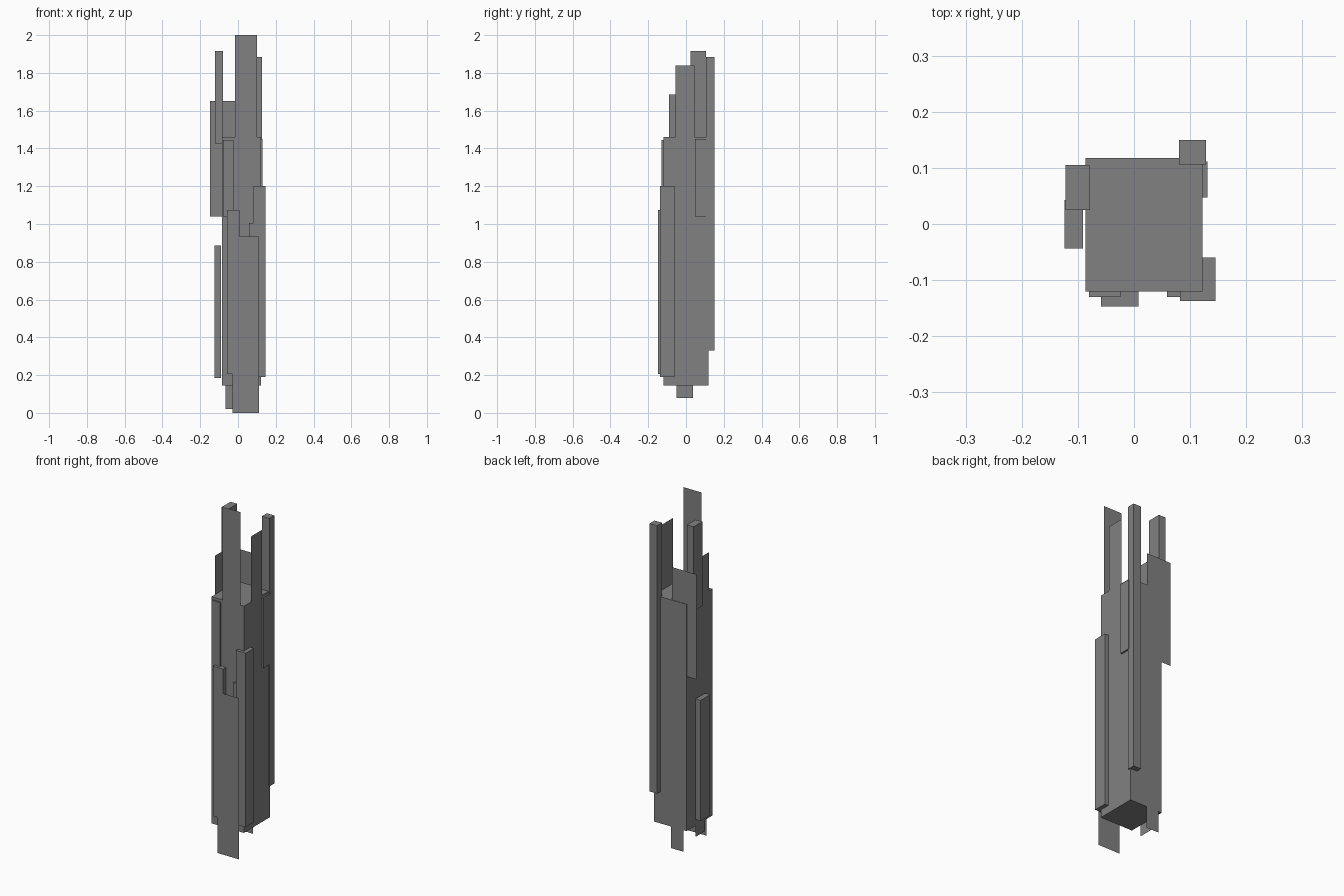
import bpy

if "Cube" in bpy.data.objects:
    bpy.data.objects.remove(bpy.data.objects["Cube"])

grey = bpy.data.materials.new("mid_grey")
grey.diffuse_color = (0.22, 0.22, 0.22, 1.0)
grey.use_nodes = True
grey.node_tree.nodes["Principled BSDF"].inputs["Base Color"].default_value = grey.diffuse_color


def add_mesh(name, verts, faces):
    me = bpy.data.meshes.new(name)
    me.from_pydata(verts, [], faces)
    me.materials.append(grey)
    ob = bpy.data.objects.new(name, me)
    bpy.context.collection.objects.link(ob)
    return ob


def box(name, x, y, z):
    """Solid block from (min, max) ranges on each axis."""
    verts = [(a, b, c) for c in z for b in y for a in x]
    faces = [(0, 2, 3, 1), (4, 5, 7, 6), (0, 1, 5, 4),
             (2, 6, 7, 3), (0, 4, 6, 2), (1, 3, 7, 5)]
    return add_mesh(name, verts, faces)


def sheet_x(name, x, y, z, flip=False):
    """Paper-thin sheet facing along y (spans x and z)."""
    v = [(x[0], y, z[0]), (x[1], y, z[0]), (x[1], y, z[1]), (x[0], y, z[1])]
    return add_mesh(name, v, [(3, 2, 1, 0) if flip else (0, 1, 2, 3)])


def sheet_y(name, x, y, z, flip=False):
    """Paper-thin sheet facing along x (spans y and z)."""
    v = [(x, y[0], z[0]), (x, y[1], z[0]), (x, y[1], z[1]), (x, y[0], z[1])]
    return add_mesh(name, v, [(3, 2, 1, 0) if flip else (0, 1, 2, 3)])


# Central beam
L, R, F, B = -0.086, 0.122, -0.12, 0.118
LOW, HIGH = 0.145, 1.46
box("main_beam", (L, R), (F, B), (LOW, HIGH))

# Splinter posts around the beam
box("back_right_post", (0.08, 0.128), (0.106, 0.15), (0.33, 1.885))
box("upper_left_post", (-0.122, -0.079), (0.025, 0.105), (1.425, 1.915))
box("lower_left_post", (-0.124, -0.091), (-0.044, 0.043), (0.185, 0.885))
box("front_right_post", (0.082, 0.145), (-0.137, -0.06), (0.19, 1.2))
box("front_post", (-0.059, 0.008), (-0.147, F), (0.205, 1.075))

# Shallow slats on the beam faces
box("front_upper_slat", (-0.08, -0.024), (-0.13, F), (1.04, 1.445))
box("front_lower_slat", (0.059, 0.1), (-0.13, F), (0.25, 1.005))
box("right_slat", (R, 0.131), (0.047, 0.111), (1.04, 1.45))

# Thin sheets rising above the beam
sheet_x("front_top_sheet", (-0.017, 0.1), F, (HIGH, 2.0))
sheet_y("right_top_sheet", R, (-0.055, 0.045), (HIGH, 1.84))
sheet_y("left_top_sheet", L, (-0.09, 0.01), (HIGH, 1.685), True)
sheet_x("back_sheet", (-0.148, 0.01), 0.115, (1.04, 1.65), True)

# Thin sheets hanging below the beam
sheet_x("front_low_sheet", (-0.028, 0.112), -0.15, (0.0, 0.935))
sheet_x("back_tab", (-0.065, 0.015), B, (0.02, LOW), True)
sheet_y("left_tab", L, (-0.05, 0.038), (0.08, LOW), True)
